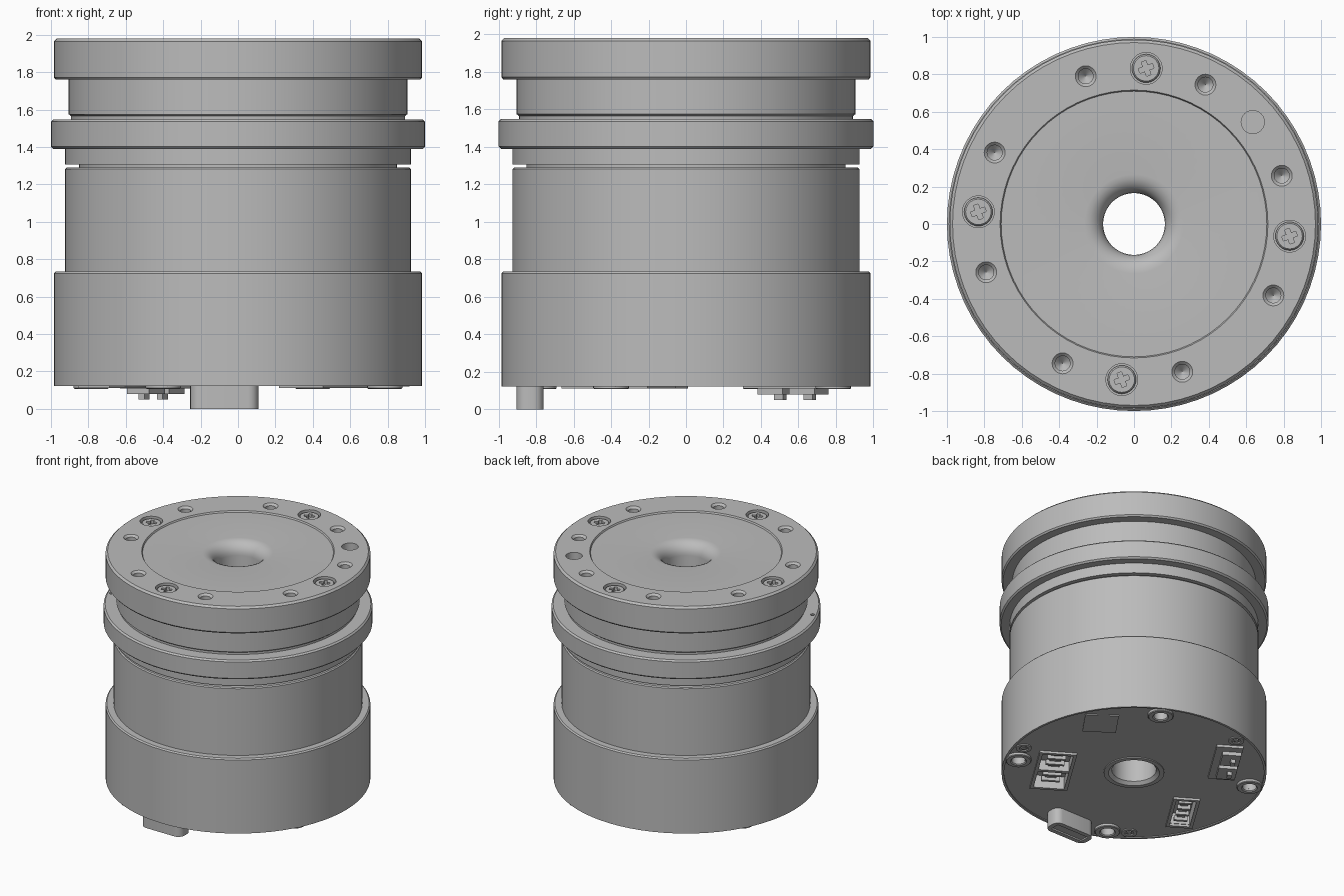
import bpy, bmesh
from math import sin, cos, pi, radians
from mathutils import Matrix, Vector

cube = bpy.data.objects.get("Cube")
if cube:
    bpy.data.objects.remove(cube)

GREY = bpy.data.materials.new("satin_grey")
GREY.use_nodes = True
colour = (0.5, 0.5, 0.5, 1)
GREY.diffuse_color = colour
GREY.node_tree.nodes["Principled BSDF"].inputs["Base Color"].default_value = colour


def make(name, bm):
    bmesh.ops.recalc_face_normals(bm, faces=bm.faces)
    mesh = bpy.data.meshes.new(name)
    bm.to_mesh(mesh)
    bm.free()
    mesh.materials.append(GREY)
    ob = bpy.data.objects.new(name, mesh)
    bpy.context.collection.objects.link(ob)
    return ob


def smooth(ob):
    bpy.ops.object.select_all(action="DESELECT")
    ob.select_set(True)
    bpy.context.view_layer.objects.active = ob
    bpy.ops.object.shade_smooth_by_angle(angle=radians(30))


def lathe(bm, profile, sides=64, at=(0, 0)):
    """Spin a closed profile of (radius, z) points into a ring."""
    rings = [[bm.verts.new((at[0] + r * cos(2 * pi * i / sides),
                            at[1] + r * sin(2 * pi * i / sides), z))
              for i in range(sides)] for r, z in profile]
    for a, b in zip(rings, rings[1:] + rings[:1]):
        for i in range(sides):
            j = (i + 1) % sides
            bm.faces.new((a[i], a[j], b[j], b[i]))


def cone(bm, x, y, z0, z1, r0, r1, sides=24):
    """Capped cone or cylinder from z0 to z1."""
    bmesh.ops.create_cone(bm, cap_ends=True, segments=sides, radius1=r0, radius2=r1,
                          depth=z1 - z0, matrix=Matrix.Translation((x, y, (z0 + z1) / 2)))


def box(bm, x, y, z0, z1, sx, sy, turn=0, offset=(0, 0)):
    """Box turned about z at (x, y), shifted in its own turned frame."""
    m = (Matrix.Translation((x, y, (z0 + z1) / 2)) @ Matrix.Rotation(radians(turn), 4, "Z")
         @ Matrix.Translation((*offset, 0)) @ Matrix.Diagonal((sx, sy, z1 - z0, 1)))
    bmesh.ops.create_cube(bm, size=1, matrix=m)


def carve(ob, bm):
    """Cut the shapes in bm out of the object."""
    cutter = make("cutter", bm)
    cutter.hide_render = True
    mod = ob.modifiers.new("cut", "BOOLEAN")
    mod.operation, mod.solver, mod.object = "DIFFERENCE", "EXACT", cutter
    graph = bpy.context.evaluated_depsgraph_get()
    mesh = bpy.data.meshes.new_from_object(ob.evaluated_get(graph))
    ob.modifiers.clear()
    ob.data = mesh
    bpy.data.objects.remove(cutter)


def four(x, y):
    return [(x, y), (-y, x), (-x, -y), (y, -x)]


TOP, FLOOR = 1.98, 0.13
SCREWS = four(0.065, 0.832)
TAPPED = four(0.382, 0.745) + four(0.79, 0.258)
MOUNTS = four(0.40, 0.785)
SLOT_TURN = 58

# Turned housing: bore, rolled lip, cap, neck, flange, groove, barrel and base
lip = [(0.165 + 0.10 * (1 - cos(a)), 1.868 + 0.10 * sin(a))
       for a in [i * pi / 12 for i in range(7)]]
outer = [(0.71, 1.968), (0.716, TOP), (0.970, TOP), (0.985, 1.965), (0.985, 1.772),
         (0.975, 1.76), (0.905, 1.76), (0.905, 1.575), (0.892, 1.565), (0.892, 1.548),
         (0.988, 1.548), (1.0, 1.536), (1.0, 1.402), (0.988, 1.39), (0.925, 1.39),
         (0.925, 1.307), (0.85, 1.307), (0.85, 1.29), (0.917, 1.29), (0.925, 1.282),
         (0.925, 0.735), (0.975, 0.735), (0.985, 0.725), (0.985, 0.122), (0.967, 0.122),
         (0.967, FLOOR), (0.225, FLOOR), (0.225, 0.122), (0.19, 0.122), (0.165, 0.145)]
bm = bmesh.new()
lathe(bm, lip + outer, 72)
housing = make("housing", bm)

bm = bmesh.new()
for x, y in SCREWS:
    cone(bm, x, y, TOP - 0.05, TOP + 0.05, 0.085, 0.085, 32)
for x, y in TAPPED:
    # drilled hole with a pointed bottom and a countersunk mouth
    lathe_bottom, mouth = TOP - 0.10, TOP - 0.016
    rows = [(0.001, lathe_bottom), (0.04, mouth - 0.045), (0.04, mouth),
            (0.058, TOP + 0.002), (0.058, TOP + 0.05), (0.001, TOP + 0.05)]
    lathe(bm, rows, 24, (x, y))
    bmesh.ops.holes_fill(bm, edges=[e for e in bm.edges if e.is_boundary])
cone(bm, 0.635, 0.545, TOP - 0.10, TOP + 0.05, 0.062, 0.062)      # dowel hole
cone(bm, -0.88, -0.385, 1.50, 1.60, 0.016, 0.016, 12)              # flange pin hole
for x, y in MOUNTS:
    cone(bm, x, y, 0, 0.25, 0.052, 0.052)
box(bm, 0.48, -0.36, 0, 0.22, 0.50, 0.24, SLOT_TURN)               # socket pockets
box(bm, -0.66, -0.22, 0, 0.22, 0.36, 0.15, SLOT_TURN)
carve(housing, bm)
smooth(housing)

# Cross-head cap screws
for n, (x, y) in enumerate(SCREWS):
    bm = bmesh.new()
    lathe(bm, [(0.001, TOP - 0.06), (0.076, TOP - 0.06), (0.076, TOP - 0.022),
               (0.068, TOP - 0.012), (0.001, TOP - 0.012)], 32, (x, y))
    bmesh.ops.remove_doubles(bm, verts=bm.verts, dist=0.0015)
    head = make(f"cap_screw_{n + 1}", bm)
    for turn in (20, 110):
        bm = bmesh.new()
        box(bm, x, y, TOP - 0.04, TOP + 0.02, 0.08, 0.026, turn)
        carve(head, bm)
    smooth(head)

# Raised mounting bosses around the threaded holes underneath
bm = bmesh.new()
for x, y in MOUNTS:
    lathe(bm, [(0.052, FLOOR + 0.01), (0.095, FLOOR + 0.01), (0.095, 0.112),
               (0.089, 0.107), (0.060, 0.107), (0.052, 0.114)], 28, (x, y))
smooth(make("mounting_bosses", bm))

# Small flat fasteners near the rim underneath
bm = bmesh.new()
for x, y in ((0.86, -0.25), (-0.28, 0.85), (-0.55, -0.71)):
    lathe(bm, [(0.034, FLOOR + 0.01), (0.058, FLOOR + 0.01), (0.058, 0.121),
               (0.034, 0.121)], 20, (x, y))
    cone(bm, x, y, 0.124, FLOOR + 0.01, 0.022, 0.022, 6)
smooth(make("rim_fasteners", bm))

# Chip cover plate underneath
bm = bmesh.new()
box(bm, 0.66, 0.40, 0.122, FLOOR + 0.002, 0.25, 0.25, 55)
make("chip_plate", bm)


# Sunken sockets: thin frame, inner tongue and a row of contacts
def socket(name, x, y, length, width, pins):
    bm = bmesh.new()
    wall = 0.025
    for s in (-1, 1):
        box(bm, x, y, 0.112, 0.2, length, wall, SLOT_TURN, (0, s * (width - wall) / 2))
        box(bm, x, y, 0.112, 0.2, wall, width - 2 * wall, SLOT_TURN,
            (s * (length - wall) / 2, 0))
    box(bm, x, y, 0.15, 0.21, length * 0.7, width * 0.3, SLOT_TURN)
    for i in range(pins):
        along = (i / (pins - 1) - 0.5) * length * 0.6
        box(bm, x, y, 0.125, 0.16, 0.022, width * 0.5, SLOT_TURN, (along, 0))
    make(name, bm)


socket("double_socket", 0.48, -0.36, 0.54, 0.28, 5)
socket("single_socket", -0.66, -0.22, 0.42, 0.20, 4)
bm = bmesh.new()
box(bm, 0.48, -0.36, 0.114, 0.2, 0.03, 0.23, SLOT_TURN)
make("socket_divider", bm)

# Power connector: base slab, two shells and their posts
bm = bmesh.new()
box(bm, -0.42, 0.56, 0.11, FLOOR + 0.01, 0.48, 0.20, SLOT_TURN)
for s in (-1, 1):
    box(bm, -0.44, 0.57, 0.08, 0.112, 0.16, 0.14, SLOT_TURN, (s * 0.10, 0))
    box(bm, -0.452, 0.582, 0.05, 0.082, 0.055, 0.035, SLOT_TURN, (s * 0.093, 0))
make("power_connector", bm)

# Tall data port with rounded ends
bm = bmesh.new()
box(bm, -0.073, -0.832, 0, 0.16, 0.365, 0.145)
upright = [e for e in bm.edges if abs((e.verts[0].co - e.verts[1].co).z) > 0.1]
bmesh.ops.bevel(bm, geom=upright, offset=0.055, segments=5, affect="EDGES", profile=0.5)
port = make("data_port", bm)
bm = bmesh.new()
box(bm, -0.073, -0.832, -0.02, 0.012, 0.29, 0.075)
carve(port, bm)
smooth(port)
